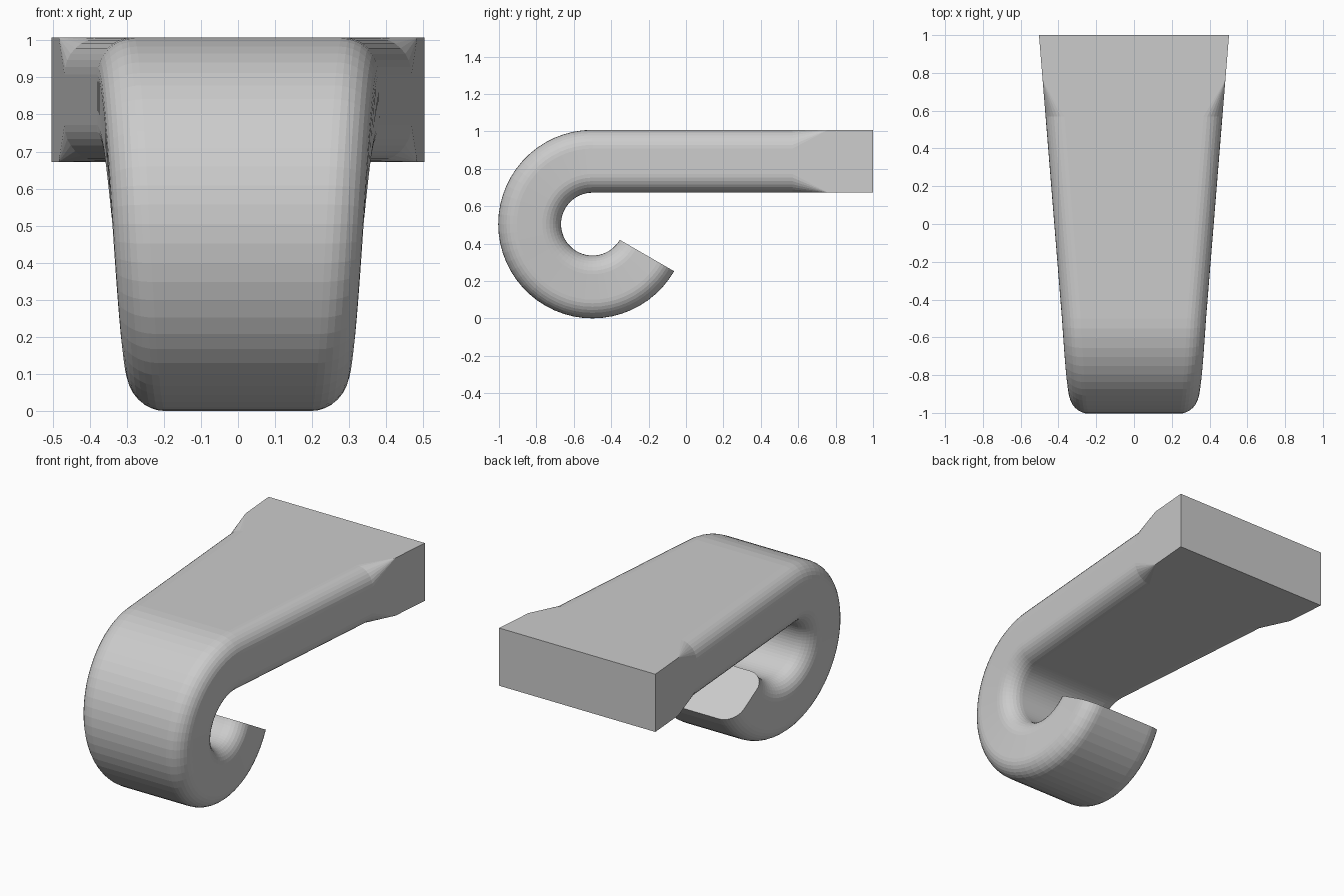
import bpy, bmesh, math

if "Cube" in bpy.data.objects:
    bpy.data.objects.remove(bpy.data.objects["Cube"])

# Overall dimensions
R_OUT, R_IN = 0.504, 0.168
CY, CZ = -0.5, 0.504              # centre of the curl
THICK = R_OUT - R_IN
R_MID = (R_OUT + R_IN) / 2
TAPER = 0.081                     # half width lost per unit of path length
BEVEL = 0.1
CORNER_STEPS = 8
CURL_STEPS = 40

def section(half_w, r):
    """Rounded rectangle as (x, offset along thickness)."""
    pts = []
    for sx, sv, start in ((1, 1, 0), (-1, 1, 90), (-1, -1, 180), (1, -1, 270)):
        for i in range(CORNER_STEPS + 1):
            a = math.radians(start + 90 * i / CORNER_STEPS)
            pts.append((sx * (half_w - r) + r * math.cos(a),
                        sv * (THICK / 2 - r) + r * math.sin(a)))
    return pts

# Path stations: (centre y, centre z, outward y, outward z, length, corner radius)
stations = []
for y, r in ((1.0, 0), (0.76, 0), (0.57, BEVEL)):
    stations.append((y, CZ + R_MID, 0, 1, 1 - y, r))
for i in range(CURL_STEPS + 1):
    t = math.radians(240 * i / CURL_STEPS)
    ny, nz = -math.sin(t), math.cos(t)
    stations.append((CY + R_MID * ny, CZ + R_MID * nz, ny, nz, 1.5 + R_MID * t, BEVEL))

# Curled bracket: loft the sections along the path
bm = bmesh.new()
rings = []
for y, z, ny, nz, s, r in stations:
    rings.append([bm.verts.new((x, y + v * ny, z + v * nz))
                  for x, v in section(0.503 - TAPER * s, r)])
n = len(rings[0])
for a, b in zip(rings, rings[1:]):
    for j in range(n):
        k = (j + 1) % n
        bm.faces.new((a[j], a[k], b[k], b[j]))
bm.faces.new(rings[0])
bm.faces.new(rings[-1])
bmesh.ops.remove_doubles(bm, verts=bm.verts, dist=1e-5)
bmesh.ops.recalc_face_normals(bm, faces=bm.faces)

mesh = bpy.data.meshes.new("curled_bracket")
bm.to_mesh(mesh)
bm.free()
grey = bpy.data.materials.new("plain grey")
grey.diffuse_color = (0.6, 0.6, 0.6, 1)
grey.use_nodes = True
grey.node_tree.nodes["Principled BSDF"].inputs["Base Color"].default_value = grey.diffuse_color
mesh.materials.append(grey)
obj = bpy.data.objects.new("curled_bracket", mesh)
bpy.context.collection.objects.link(obj)
